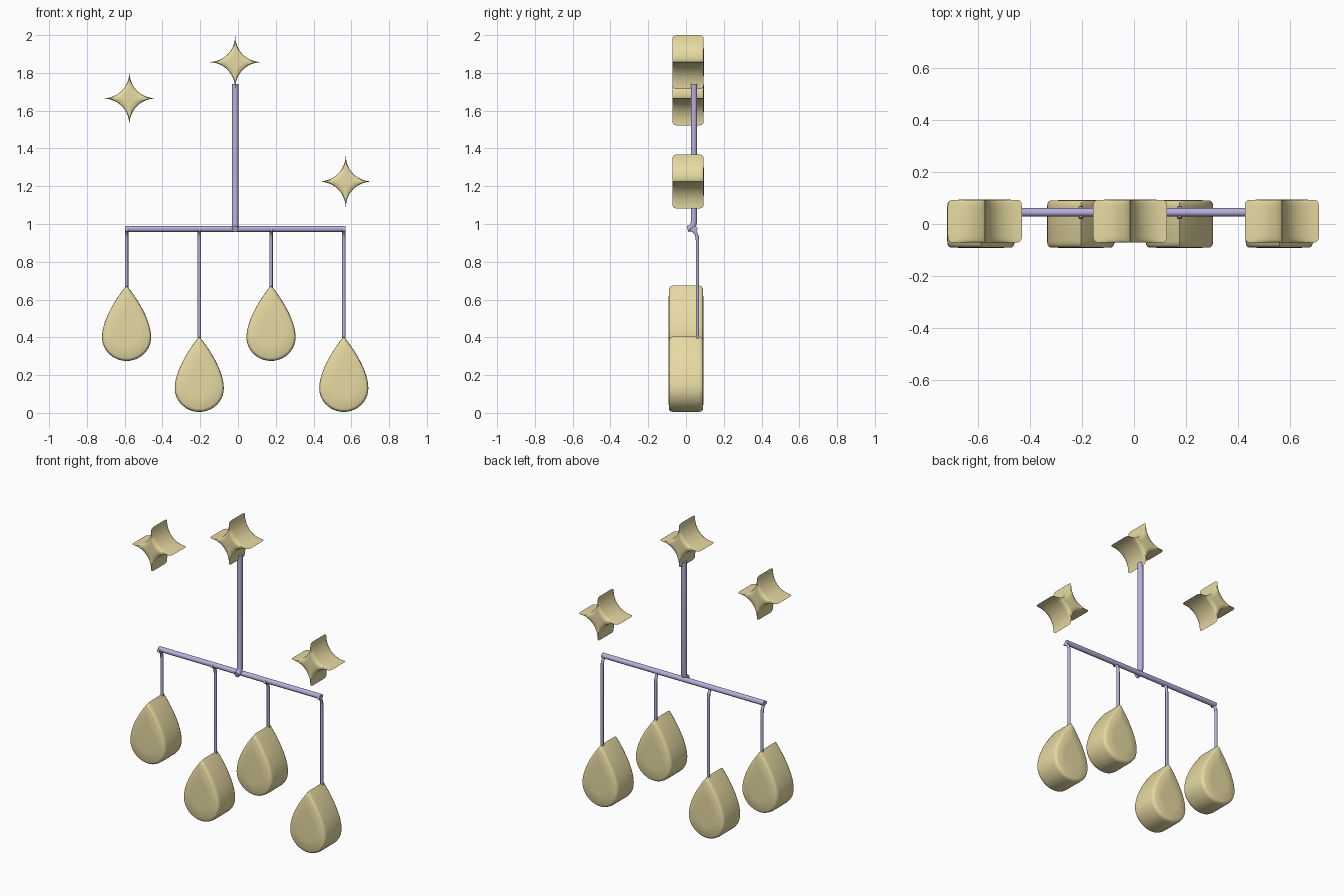
import bpy, bmesh, math
from mathutils import Vector
from mathutils.geometry import interpolate_bezier

if "Cube" in bpy.data.objects:
    bpy.data.objects.remove(bpy.data.objects["Cube"])


def material(name, color):
    m = bpy.data.materials.new(name)
    m.diffuse_color = color
    m.use_nodes = True
    m.node_tree.nodes["Principled BSDF"].inputs["Base Color"].default_value = m.diffuse_color
    return m


GOLD = material("pale_gold", (0.80, 0.70, 0.36, 1))
LILAC = material("lilac", (0.48, 0.43, 0.70, 1))


def shade(ob, angle):
    bpy.ops.object.select_all(action='DESELECT')
    ob.select_set(True)
    bpy.context.view_layer.objects.active = ob
    bpy.ops.object.shade_smooth_by_angle(angle=math.radians(angle))


def pillow(name, outline, center, half):
    """Thick plate with softened rims: outline (x, z) lofted along y."""
    rings = [(-half, 0.5), (-half + 0.001, 0.9), (-half + 0.005, 0.95),
             (-half + 0.012, 0.985), (-half + 0.025, 1.0)]
    rings += [(-y, s) for y, s in reversed(rings)]
    bm = bmesh.new()
    loops = [[bm.verts.new((x * s, y, z * s)) for x, z in outline] for y, s in rings]
    n = len(outline)
    for a, b in zip(loops, loops[1:]):
        for i in range(n):
            j = (i + 1) % n
            bm.faces.new((a[i], a[j], b[j], b[i]))
    for y, loop in ((-half, loops[0]), (half, loops[-1])):
        c = bm.verts.new((0, y, 0))
        for i in range(n):
            bm.faces.new((c, loop[i], loop[(i + 1) % n]))
    bmesh.ops.recalc_face_normals(bm, faces=bm.faces)
    me = bpy.data.meshes.new(name)
    bm.to_mesh(me)
    bm.free()
    me.materials.append(GOLD)
    ob = bpy.data.objects.new(name, me)
    ob.location = center
    bpy.context.collection.objects.link(ob)
    shade(ob, 60)


def tube(name, points, radius):
    cu = bpy.data.curves.new(name, 'CURVE')
    cu.dimensions = '3D'
    cu.bevel_depth = radius
    cu.bevel_resolution = 3
    cu.use_fill_caps = True
    sp = cu.splines.new('POLY')
    sp.points.add(len(points) - 1)
    for p, co in zip(sp.points, points):
        p.co = (*co, 1)
    cu.materials.append(LILAC)
    ob = bpy.data.objects.new(name, cu)
    bpy.context.collection.objects.link(ob)
    bpy.ops.object.select_all(action='DESELECT')
    ob.select_set(True)
    bpy.context.view_layer.objects.active = ob
    bpy.ops.object.convert(target='MESH')
    shade(bpy.context.object, 50)


# Four-pointed star outline: concave arcs between the tips
R = 0.143
star = []
for q in range(4):
    a, b = [Vector((math.cos(t), math.sin(t))) * R
            for t in (q * math.pi / 2, (q + 1) * math.pi / 2)]
    star += interpolate_bezier(a, a * 0.42, b * 0.42, b, 13)[:-1]

# Teardrop outline, origin 0.16 above its bottom
side = interpolate_bezier(Vector((0, 0.24)), Vector((0.05, 0.18)),
                          Vector((0.13, 0.06)), Vector((0.13, -0.035)), 14)
side += interpolate_bezier(Vector((0.13, -0.035)), Vector((0.13, -0.105)),
                           Vector((0.07, -0.16)), Vector((0, -0.16)), 12)[1:]
drop = side + [Vector((-p.x, p.y)) for p in reversed(side[1:-1])]

# Stars
for i, (x, z) in enumerate([(-0.575, 1.665), (-0.015, 1.857), (0.57, 1.225)]):
    pillow(f"star_{i + 1}", star, (x, 0.011, z), 0.083)

# Teardrops with their hooked hangers
for i, (x, bottom) in enumerate([(-0.59, 0.275), (-0.205, 0.005),
                                 (0.175, 0.275), (0.56, 0.005)]):
    pillow(f"teardrop_{i + 1}", drop, (x, 0, bottom + 0.16), 0.092)
    tube(f"hanger_{i + 1}",
         [(x, 0.022, 0.972), (x, 0.038, 0.966), (x, 0.051, 0.953),
          (x, 0.059, 0.934), (x, 0.061, 0.91), (x, 0.061, bottom + 0.39)], 0.0095)

# Crossbar and main rod, whose foot curls forward over the bar
tube("crossbar", [(-0.598, 0.045, 0.974), (0.568, 0.045, 0.974)], 0.0165)
tube("main_rod", [(-0.015, 0.042, 1.74), (-0.015, 0.042, 1.01), (-0.015, 0.037, 0.99),
                  (-0.015, 0.026, 0.979), (-0.015, 0.008, 0.974)], 0.0175)
